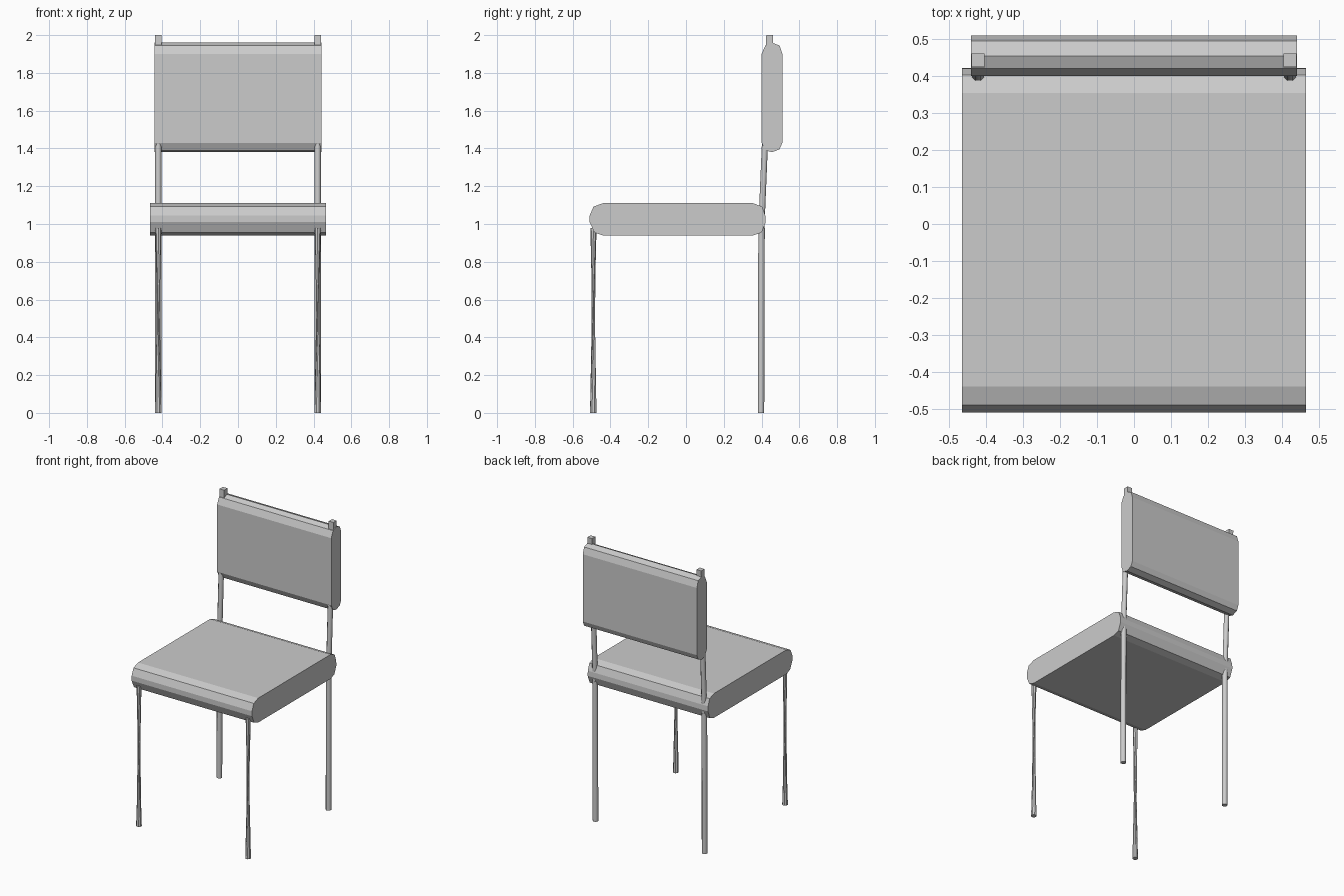
import bpy, bmesh, math
from mathutils import Vector

if "Cube" in bpy.data.objects:
    bpy.data.objects.remove(bpy.data.objects["Cube"])

grey = bpy.data.materials.new("light grey")
grey.diffuse_color = (0.6, 0.6, 0.6, 1)
grey.use_nodes = True
grey.node_tree.nodes["Principled BSDF"].inputs["Base Color"].default_value = grey.diffuse_color


def finish(bm, name, smooth=False):
    bmesh.ops.recalc_face_normals(bm, faces=bm.faces[:])
    me = bpy.data.meshes.new(name)
    bm.to_mesh(me)
    bm.free()
    me.materials.append(grey)
    ob = bpy.data.objects.new(name, me)
    bpy.context.collection.objects.link(ob)
    if smooth:
        bpy.ops.object.select_all(action='DESELECT')
        ob.select_set(True)
        bpy.context.view_layer.objects.active = ob
        bpy.ops.object.shade_smooth_by_angle(angle=math.radians(50))
    return ob


def cushion(name, profile, half_width):
    """Side profile (y, z) extruded across x."""
    bm = bmesh.new()
    face = bm.faces.new([bm.verts.new((-half_width, y, z)) for y, z in profile])
    ext = bmesh.ops.extrude_face_region(bm, geom=[face])
    moved = [v for v in ext["geom"] if isinstance(v, bmesh.types.BMVert)]
    bmesh.ops.translate(bm, vec=(2 * half_width, 0, 0), verts=moved)
    return finish(bm, name)


def tube(name, rings, sides, mirror):
    """Rings are (x, y, z, radius, angle in degrees), joined one to the next."""
    bm = bmesh.new()
    loops = []
    for x, y, z, r, turn in rings:
        angles = [math.radians(turn) + 2 * math.pi * i / sides for i in range(sides)]
        loops.append([bm.verts.new((mirror * (x + r * math.cos(a)),
                                    y + r * math.sin(a), z)) for a in angles])
    for lo, hi in zip(loops, loops[1:]):
        for i in range(sides):
            j = (i + 1) % sides
            bm.faces.new((lo[i], lo[j], hi[j]))
            bm.faces.new((lo[i], hi[j], hi[i]))
    bm.faces.new(loops[0])
    bm.faces.new(loops[-1])
    return finish(bm, name, smooth=True)


# Padded seat
cushion("seat", [(-0.44, 1.11), (-0.49, 1.092), (-0.51, 1.045), (-0.51, 1.01),
                 (-0.485, 0.955), (-0.44, 0.94), (0.355, 0.94), (0.40, 0.955),
                 (0.422, 1.01), (0.42, 1.045), (0.403, 1.092), (0.355, 1.11)], 0.465)

# Padded backrest
cushion("backrest", [(0.40, 1.43), (0.40, 1.90), (0.42, 1.945), (0.455, 1.96),
                     (0.495, 1.945), (0.51, 1.90), (0.51, 1.43), (0.495, 1.395),
                     (0.455, 1.38), (0.42, 1.39)], 0.441)

X = 0.422
for mirror, side in ((-1, "left"), (1, "right")):
    # Front legs are twisted, so they narrow towards the middle
    tube("front_leg_" + side, [(X, -0.491, 0, 0.0185, 22.5),
                               (X, -0.490, 0.98, 0.0165, 135)], 8, mirror)
    # Straight rear legs
    tube("rear_leg_" + side, [(X, 0.397, 0, 0.0185, 22.5),
                              (X, 0.400, 0.98, 0.0185, 22.5)], 8, mirror)
    # Leaning posts from the seat to the backrest
    tube("back_post_" + side, [(X, 0.400, 0.98, 0.0175, 22.5),
                               (X, 0.404, 1.10, 0.0175, 22.5),
                               (X, 0.418, 1.43, 0.0175, 22.5),
                               (X, 0.441, 1.92, 0.0175, 22.5)], 8, mirror)
    # Square post tips above the backrest
    tube("post_tip_" + side, [(X, 0.440, 1.90, 0.0255, 45),
                              (X, 0.443, 2.00, 0.0255, 45)], 4, mirror)
